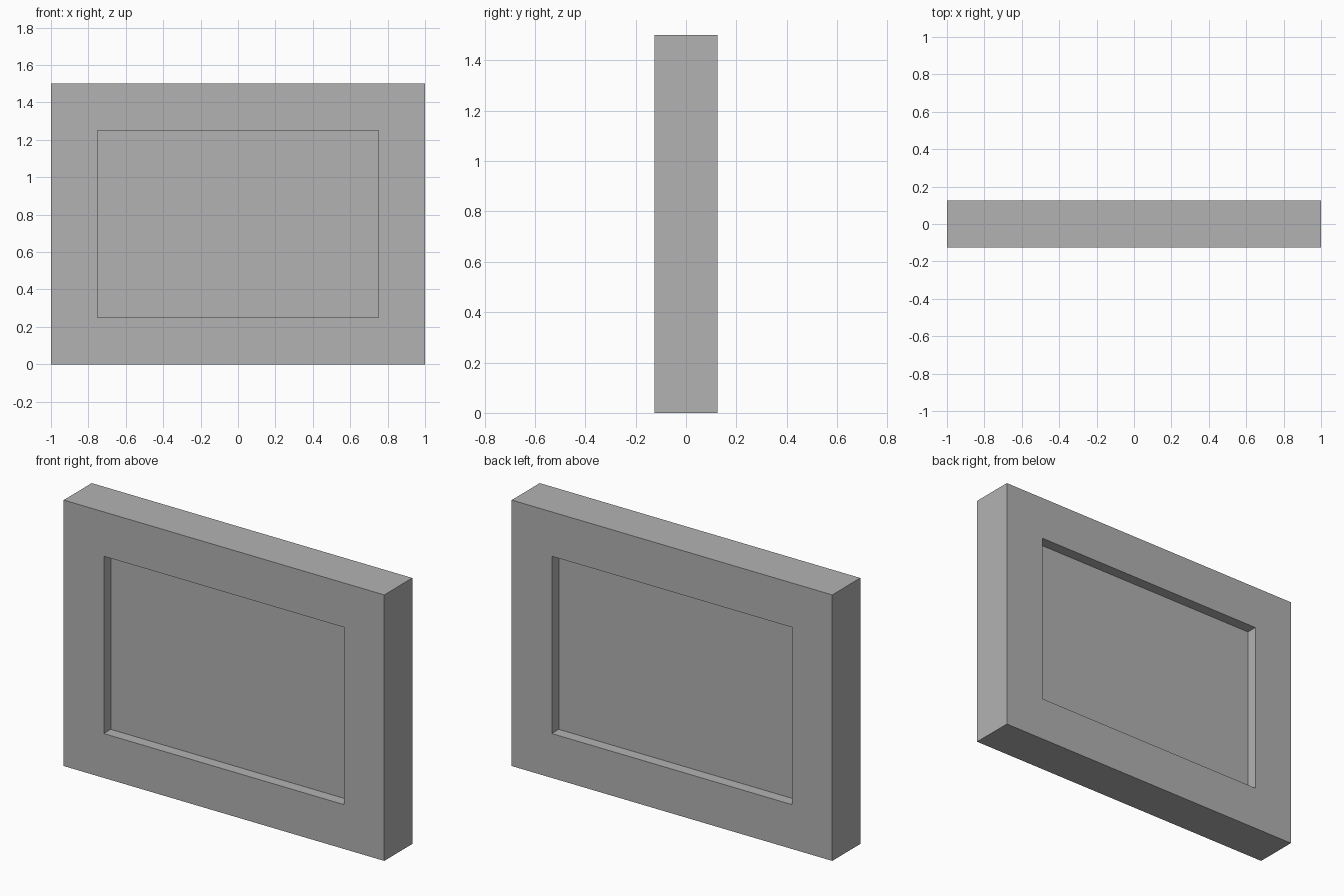
import bpy
import bmesh
from mathutils import Matrix, Vector

WIDTH, DEPTH, HEIGHT = 2.0, 0.25, 1.5
BORDER = 0.25
RECESS = 0.0625

cube = bpy.data.objects.get("Cube")
if cube:
    bpy.data.objects.remove(cube, do_unlink=True)

# Plain grey material
grey = bpy.data.materials.new("grey")
grey.use_nodes = True
colour = (0.448, 0.448, 0.448, 1.0)
grey.diffuse_color = colour
bsdf = next(n for n in grey.node_tree.nodes if n.type == "BSDF_PRINCIPLED")
bsdf.inputs["Base Color"].default_value = colour

# Solid slab standing on the ground
bm = bmesh.new()
bmesh.ops.create_cube(bm, size=1.0)
bmesh.ops.transform(
    bm,
    matrix=Matrix.Translation((0, 0, HEIGHT / 2)) @ Matrix.Diagonal((WIDTH, DEPTH, HEIGHT, 1)),
    verts=bm.verts,
)
bm.normal_update()

# Sunken panel on the front and the back
for side in (-1, 1):
    panel = next(f for f in bm.faces if f.normal.y * side > 0.9)
    bmesh.ops.inset_region(bm, faces=[panel], thickness=BORDER, use_even_offset=True)
    # A second ring of faces forms the straight recess walls
    bmesh.ops.inset_region(bm, faces=[panel], thickness=0.0, depth=0.0)
    bmesh.ops.translate(bm, verts=panel.verts, vec=Vector((0, -side * RECESS, 0)))
    bm.normal_update()

bmesh.ops.recalc_face_normals(bm, faces=bm.faces)
mesh = bpy.data.meshes.new("panelled_frame")
bm.to_mesh(mesh)
bm.free()
mesh.materials.append(grey)
frame = bpy.data.objects.new("panelled_frame", mesh)
bpy.context.collection.objects.link(frame)
